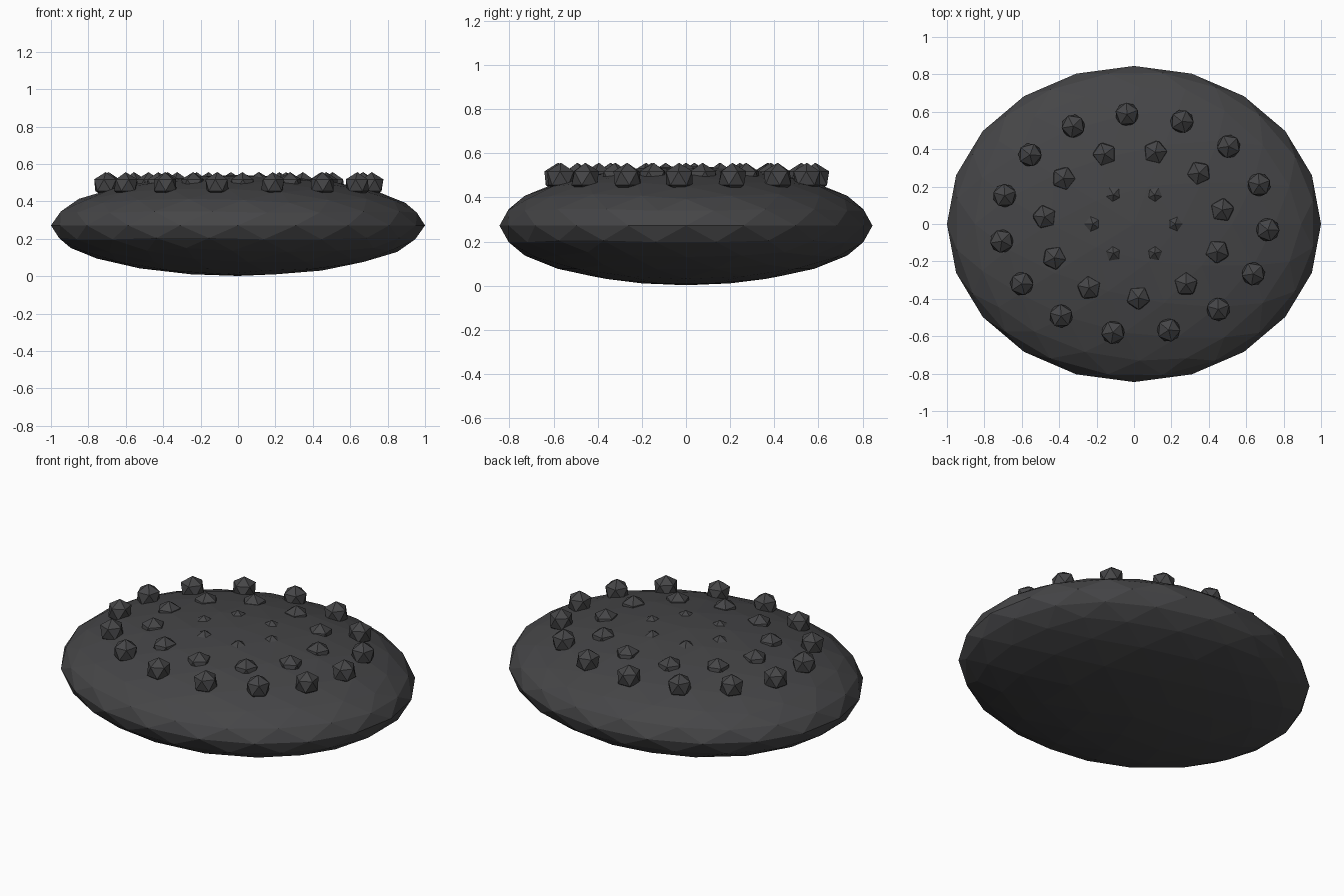
import bpy
from math import cos, sin, radians, tau

if "Cube" in bpy.data.objects:
    bpy.data.objects.remove(bpy.data.objects["Cube"])

mat = bpy.data.materials.new("dark_grey")
mat.diffuse_color = (0.06, 0.06, 0.063, 1)
mat.use_nodes = True
mat.node_tree.nodes["Principled BSDF"].inputs["Base Color"].default_value = mat.diffuse_color


def ball(name, subdivisions, location, scale, turn=0.0):
    bpy.ops.mesh.primitive_ico_sphere_add(subdivisions=subdivisions, radius=1,
                                          location=location, rotation=(0, 0, turn))
    ob = bpy.context.object
    ob.name = name
    ob.scale = scale
    ob.data.materials.append(mat)
    return ob


# Flattened faceted body
ball("body", 3, (0, 0, 0.272), (1.0, 0.845, 0.27))

# Three elliptical rings of studs, all at one height so the inner ones sink in
rings = [("inner", 6, 0.22, 0.18, 0.0),
         ("middle", 11, 0.48, 0.395, 10.9),
         ("outer", 15, 0.716, 0.587, -3.0)]
for ring, count, rx, ry, phase in rings:
    for i in range(count):
        a = radians(phase) + tau * i / count
        ball(f"{ring}_stud_{i + 1}", 1, (rx * cos(a), ry * sin(a), 0.487),
             (0.07, 0.07, 0.07), a)
